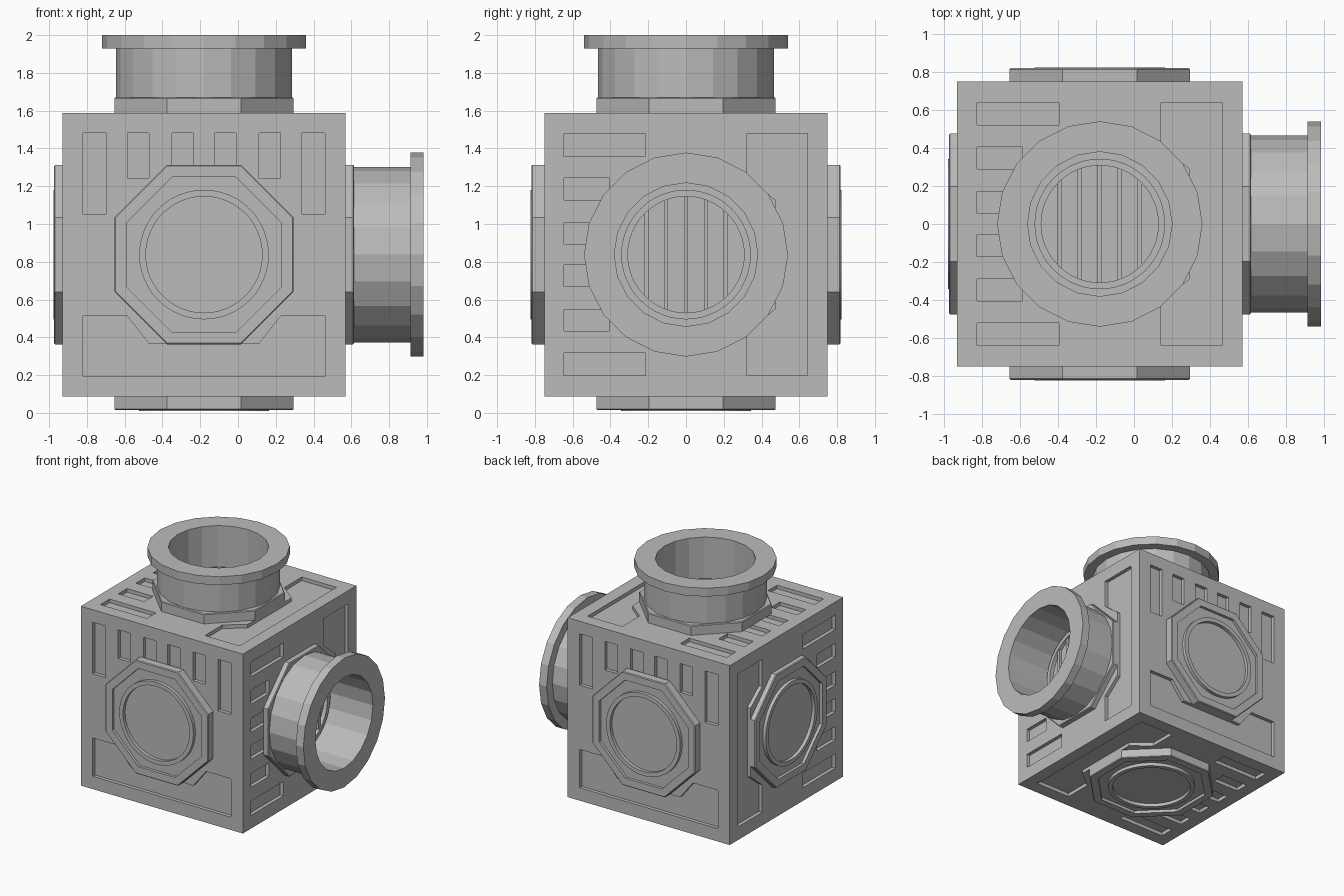
import bpy, bmesh, math
from mathutils import Vector, Matrix

if "Cube" in bpy.data.objects:
    bpy.data.objects.remove(bpy.data.objects["Cube"])

CENTER = Vector((-0.18, 0.0, 0.838))
HALF = 0.75

metal = bpy.data.materials.new("grey_metal")
metal.diffuse_color = (0.5, 0.5, 0.5, 1)
metal.use_nodes = True
metal.node_tree.nodes["Principled BSDF"].inputs["Base Color"].default_value = metal.diffuse_color


def finish(name, bm):
    bmesh.ops.remove_doubles(bm, verts=bm.verts, dist=1e-5)
    bmesh.ops.recalc_face_normals(bm, faces=bm.faces)
    me = bpy.data.meshes.new(name)
    bm.to_mesh(me)
    bm.free()
    me.materials.append(metal)
    ob = bpy.data.objects.new(name, me)
    bpy.context.collection.objects.link(ob)
    return ob


def face_frame(n, v):
    """Matrix with local z = face normal, local y = 'slot' side, origin on face."""
    n, v = Vector(n), Vector(v)
    u = v.cross(n)
    m = Matrix((u, v, n)).transposed().to_4x4()
    m.translation = CENTER + n * HALF
    return m


def lathe(name, profile, segs, m, phase=0.0, closed=True, smooth=False):
    """Revolve (radius, height) points around the local normal."""
    bm = bmesh.new()
    rings = []
    for i in range(segs):
        a = phase + 2 * math.pi * i / segs
        rings.append([bm.verts.new(m @ Vector((r * math.cos(a), r * math.sin(a), z)))
                      for r, z in profile])
    n = len(profile)
    for i in range(segs):
        a, b = rings[i], rings[(i + 1) % segs]
        for j in range(n if closed else n - 1):
            k = (j + 1) % n
            bm.faces.new((a[j], b[j], b[k], a[k]))
    bmesh.ops.dissolve_degenerate(bm, dist=1e-6, edges=bm.edges)
    ob = finish(name, bm)
    if smooth:
        bpy.context.view_layer.objects.active = ob
        ob.select_set(True)
        bpy.ops.object.shade_smooth_by_angle(angle=math.radians(30))
        ob.select_set(False)
    return ob


def prism(bm, pts, z0, z1, m):
    """Extrude a flat outline along the local normal."""
    lo = [bm.verts.new(m @ Vector((x, y, z0))) for x, y in pts]
    hi = [bm.verts.new(m @ Vector((x, y, z1))) for x, y in pts]
    bm.faces.new(lo[::-1])
    bm.faces.new(hi)
    for i in range(len(pts)):
        j = (i + 1) % len(pts)
        bm.faces.new((lo[i], lo[j], hi[j], hi[i]))


def rect(x0, x1, y0, y1):
    return [(x0, y0), (x1, y0), (x1, y1), (x0, y1)]


# name, normal, slot side, plate height, pipe end height (0 = plain cover)
FACES = [
    ("front", (0, -1, 0), (0, 0, 1), 0.073, 0),
    ("back", (0, 1, 0), (0, 0, 1), 0.073, 0),
    ("left", (-1, 0, 0), (0, -1, 0), 0.048, 0),
    ("bottom", (0, 0, -1), (-1, 0, 0), 0.078, 0),
    ("right", (1, 0, 0), (0, -1, 0), 0.045, 0.412),
    ("top", (0, 0, 1), (-1, 0, 0), 0.082, 0.412),
]

# Recessed panels: three slots per side and one wide notched panel
slots = []
for s in (-1, 1):
    for a, b, low in ((0.52, 0.64, 0.215), (0.29, 0.405, 0.405), (0.055, 0.17, 0.405)):
        slots.append(rect(min(s * a, s * b), max(s * a, s * b), low, 0.645))
wide = [(-0.64, -0.643), (0.64, -0.643), (0.64, -0.322), (0.41, -0.322),
        (0.29, -0.473), (-0.29, -0.473), (-0.41, -0.322), (-0.64, -0.322)]

# Cube body with the panels cut out
bm = bmesh.new()
bmesh.ops.create_cube(bm, size=2 * HALF, matrix=Matrix.Translation(CENTER))
body = finish("cube_body", bm)
bm = bmesh.new()
for name, n, v, h, pipe in FACES:
    for pts in slots + [wide]:
        prism(bm, pts, -0.03, 0.05, face_frame(n, v))
cutter = finish("panel_cutter", bm)
cutter.hide_render = True
mod = body.modifiers.new("panels", "BOOLEAN")
mod.operation = "DIFFERENCE"
mod.solver = "EXACT"
mod.object = cutter
bpy.context.view_layer.objects.active = body
bpy.ops.object.modifier_apply(modifier=mod.name)
bpy.data.objects.remove(cutter)

K = 1 / math.cos(math.pi / 8)
for name, n, v, h, pipe in FACES:
    m = face_frame(n, v)
    floor = 0.012 if pipe else h - 0.028
    rim = h if pipe else h - 0.004
    # Octagonal plate with a sunken middle
    lathe(name + "_octagon_plate",
          [(0.475 * K, -0.002), (0.475 * K, rim - 0.006), (0.469 * K, rim),
           (0.41 * K, rim), (0.41 * K, floor), (0, floor)],
          8, m, math.pi / 8, closed=False)
    # Round ring on the plate
    lathe(name + "_cover_ring",
          [(0.343, floor - 0.005), (0.343, h), (0.308, h), (0.308, floor - 0.005)],
          48, m, smooth=True)
    if pipe:
        # Pipe stub and its flange
        lathe(name + "_pipe",
              [(0.465, h - 0.002), (0.465, pipe - 0.065), (0.38, pipe - 0.065), (0.38, h - 0.03)],
              20, m)
        lathe(name + "_pipe_flange",
              [(0.54, pipe - 0.07), (0.54, pipe), (0.38, pipe), (0.38, pipe - 0.07)],
              20, m)
        # Grille bars inside the pipe
        bm = bmesh.new()
        for i in range(-2, 3):
            y = i * 0.105
            c = math.sqrt(0.315 ** 2 - y * y)
            prism(bm, rect(-c, c, y - 0.011, y + 0.011), floor - 0.005, h - 0.008, m)
        finish(name + "_grille_bars", bm)
